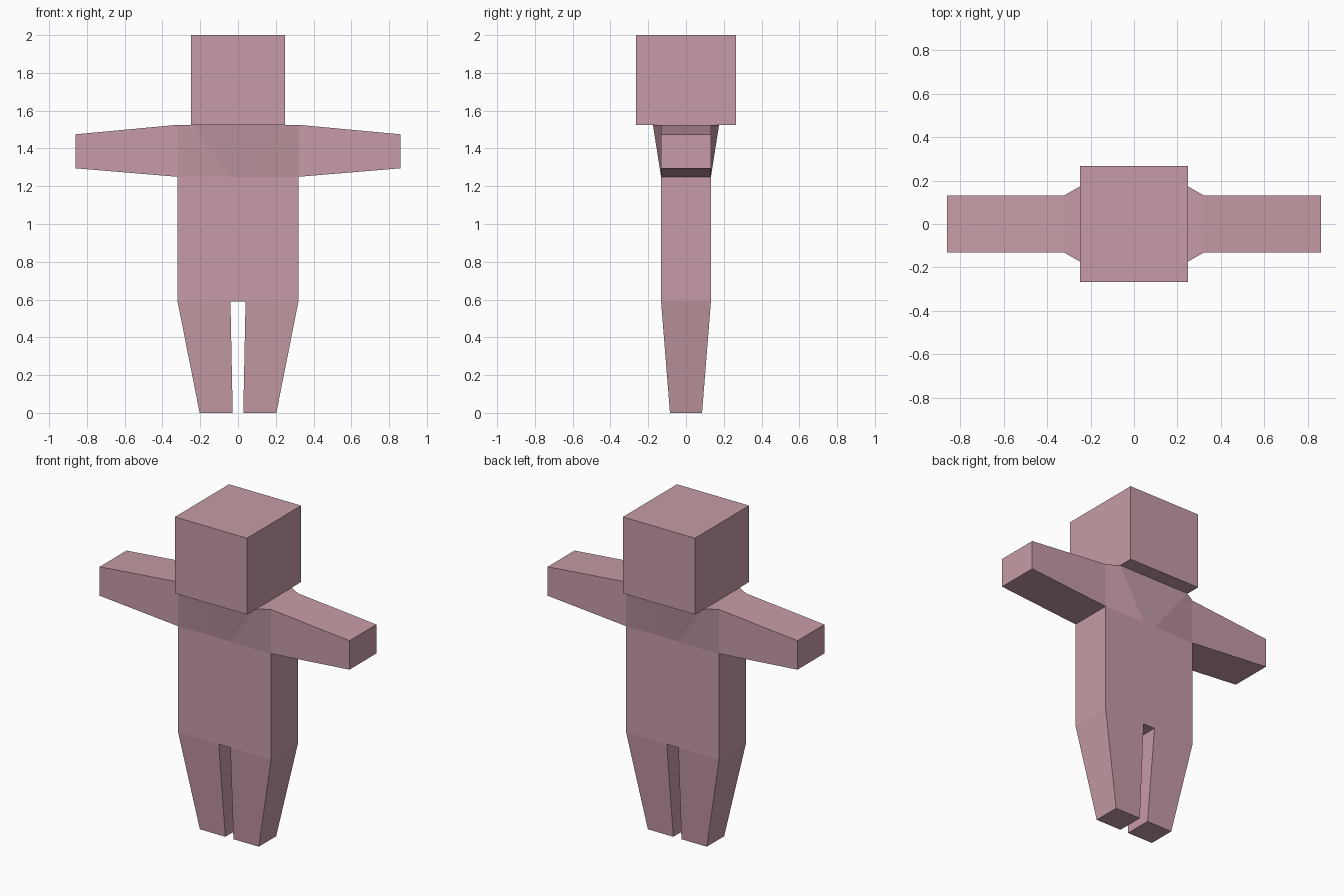
import bpy
import bmesh

cube = bpy.data.objects.get("Cube")
if cube:
    bpy.data.objects.remove(cube, do_unlink=True)

# Single body colour
pink = bpy.data.materials.new("dusty_pink")
pink.use_nodes = True
colour = (0.57, 0.335, 0.385, 1.0)
pink.diffuse_color = colour
bsdf = next(n for n in pink.node_tree.nodes if n.type == 'BSDF_PRINCIPLED')
bsdf.inputs["Base Color"].default_value = colour


def loft(name, start, end, cap_start=True, cap_end=True):
    """Flat-faced solid between two matching rings of points."""
    bm = bmesh.new()
    a = [bm.verts.new(p) for p in start]
    b = [bm.verts.new(p) for p in end]
    n = len(a)
    for i in range(n):
        j = (i + 1) % n
        bm.faces.new((a[i], a[j], b[j], b[i]))
    # Close temporarily so the normals resolve outward, then open hidden ends
    caps = [(bm.faces.new(a), cap_start), (bm.faces.new(b), cap_end)]
    bmesh.ops.recalc_face_normals(bm, faces=bm.faces)
    hidden = [f for f, keep in caps if not keep]
    if hidden:
        bmesh.ops.delete(bm, geom=hidden, context='FACES_ONLY')
    mesh = bpy.data.meshes.new(name)
    bm.to_mesh(mesh)
    bm.free()
    mesh.materials.append(pink)
    obj = bpy.data.objects.new(name, mesh)
    bpy.context.collection.objects.link(obj)
    return obj


def rect_z(x0, x1, y, z):
    return [(x0, -y, z), (x1, -y, z), (x1, y, z), (x0, y, z)]


def rect_x(x, y, z0, z1):
    return [(x, -y, z0), (x, y, z0), (x, y, z1), (x, -y, z1)]


def body_ring(x_in, y_in, z):
    """Eight-point body outline: fixed sides, adjustable front and back points."""
    half = [(x_in, -y_in), (W, -D), (W, D), (x_in, y_in)]
    return [(x, y, z) for x, y in half] + [(-x, y, z) for x, y in reversed(half)]


W, D = 0.32, 0.132                    # body half width and half depth
HIP, ARMPIT, SHOULDER = 0.59, 1.25, 1.525

# Head
loft("head", rect_z(-0.248, 0.248, 0.266, SHOULDER), rect_z(-0.248, 0.248, 0.266, 2.0))

# Torso, and chest flaring forward and back below the head
loft("torso", body_ring(0.04, D, HIP), body_ring(0.04, D, ARMPIT), cap_end=False)
loft("chest", body_ring(0.04, D, ARMPIT), body_ring(0.245, 0.175, SHOULDER), cap_start=False)

# Tapered arms and legs on both sides
for side, s in (("left", 1), ("right", -1)):
    loft(side + "_arm", rect_x(s * W, D, ARMPIT, SHOULDER),
         rect_x(s * 0.86, D, 1.295, 1.475), cap_start=False)
    loft(side + "_leg", rect_z(s * 0.04, s * W, D, HIP),
         rect_z(s * 0.028, s * 0.203, 0.085, 0.0), cap_start=False)
